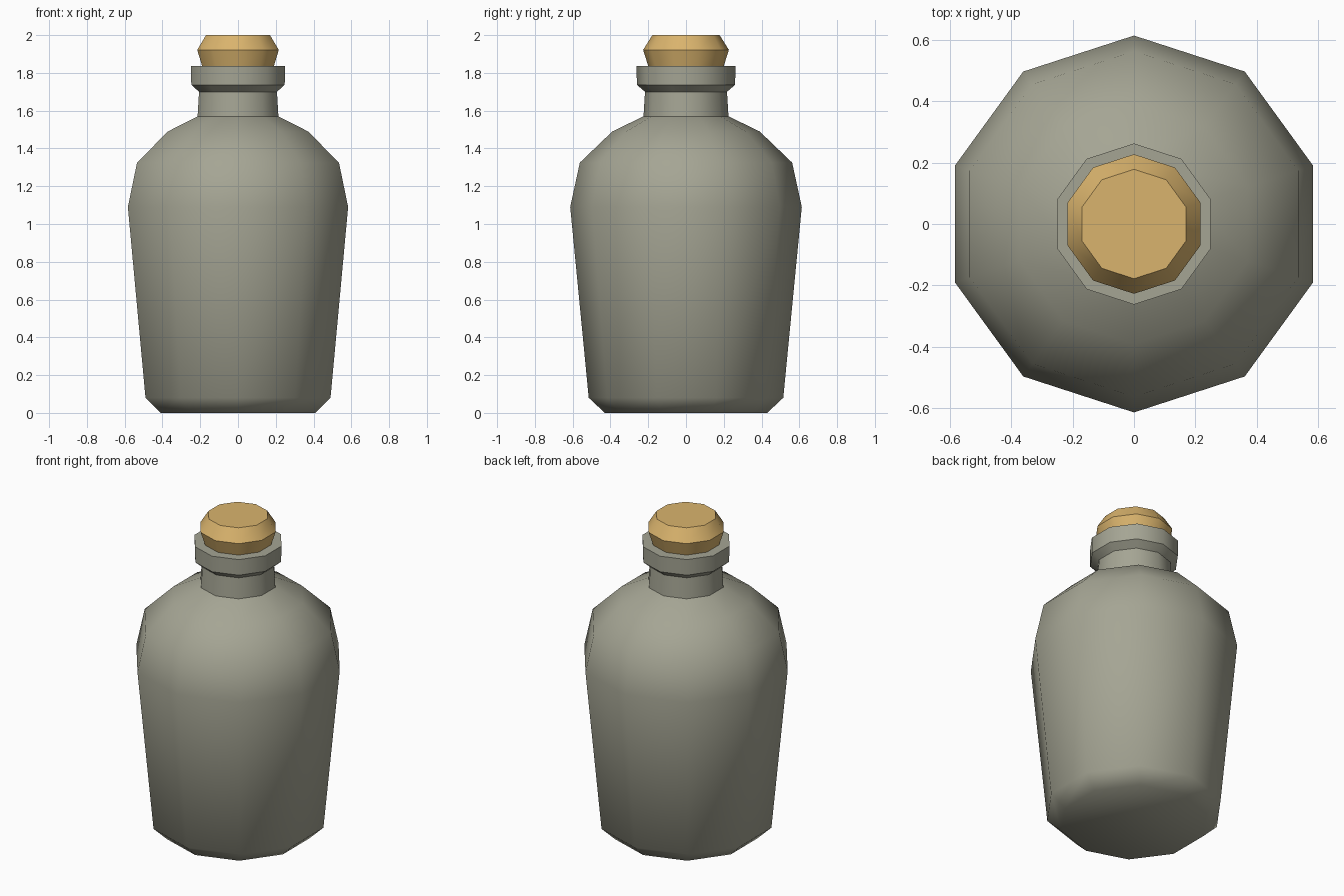
import bpy, bmesh, math

if "Cube" in bpy.data.objects:
    bpy.data.objects.remove(bpy.data.objects["Cube"])

SIDES = 10


def material(name, rgb):
    m = bpy.data.materials.new(name)
    m.diffuse_color = (*rgb, 1)
    m.use_nodes = True
    m.node_tree.nodes["Principled BSDF"].inputs["Base Color"].default_value = m.diffuse_color
    return m


def lathe(name, profile, mat):
    """Spin a (radius, height) profile into a capped ten-sided solid."""
    bm = bmesh.new()
    rings = []
    for r, z in profile:
        ring = []
        for i in range(SIDES):
            a = math.pi / 2 + i * math.tau / SIDES
            ring.append(bm.verts.new((r * math.cos(a), r * math.sin(a), z)))
        rings.append(ring)
    for low, high in zip(rings, rings[1:]):
        for i in range(SIDES):
            j = (i + 1) % SIDES
            bm.faces.new((low[i], low[j], high[j], high[i]))
    bm.faces.new(rings[0][::-1])
    bm.faces.new(rings[-1])
    bmesh.ops.recalc_face_normals(bm, faces=bm.faces)
    mesh = bpy.data.meshes.new(name)
    bm.to_mesh(mesh)
    bm.free()
    mesh.materials.append(mat)
    obj = bpy.data.objects.new(name, mesh)
    bpy.context.collection.objects.link(obj)
    # smooth around the sides, keep the rims sharp
    bpy.ops.object.select_all(action='DESELECT')
    obj.select_set(True)
    bpy.context.view_layer.objects.active = obj
    bpy.ops.object.shade_smooth_by_angle(angle=math.radians(45))
    return obj


glass = material("grey green glass", (0.376, 0.376, 0.296))
cork = material("cork tan", (0.70, 0.455, 0.153))

# Bottle: base bevel, tapered body, shoulder, neck and lip
lathe("bottle", [
    (0.43, 0.0), (0.515, 0.08), (0.613, 1.09), (0.562, 1.325),
    (0.39, 1.49), (0.225, 1.57),
    (0.217, 1.70), (0.26, 1.737), (0.262, 1.837),
], glass)

# Stopper: flares out of the mouth, bevelled top
lathe("stopper", [(0.20, 1.837), (0.227, 1.922), (0.178, 2.0)], cork)
